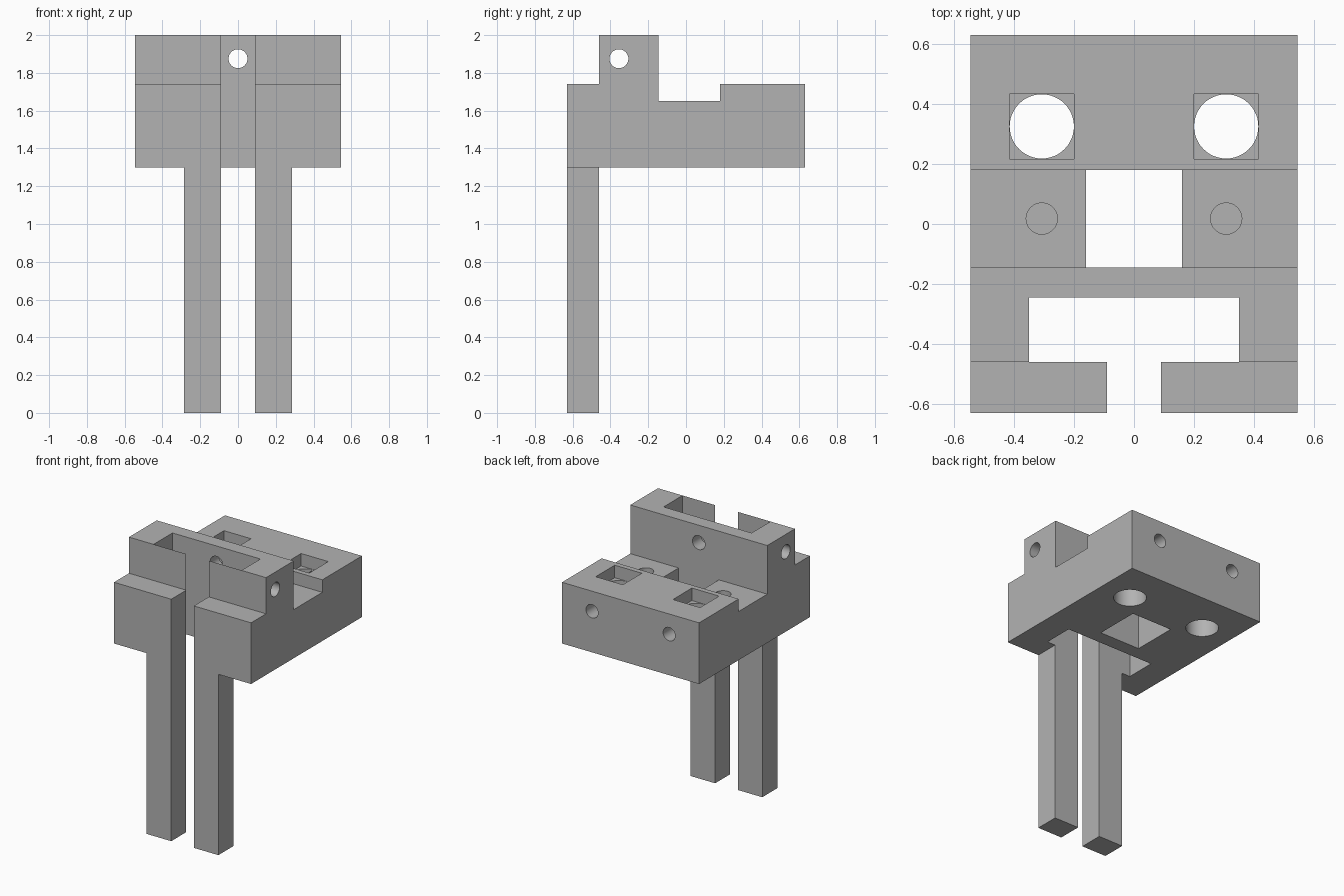
import bpy, bmesh
from math import radians
from mathutils import Matrix, Vector

if "Cube" in bpy.data.objects:
    bpy.data.objects.remove(bpy.data.objects["Cube"], do_unlink=True)

grey = bpy.data.materials.new("plain grey")
grey.use_nodes = True
grey.diffuse_color = (0.45, 0.45, 0.45, 1)
grey.node_tree.nodes["Principled BSDF"].inputs["Base Color"].default_value = grey.diffuse_color

HALF_WIDTH = 0.545
BASE, DECK, CHANNEL, TOP = 1.3, 1.74, 1.65, 2.0
FRONT, FLANGE, RIDGE, STEP, BACK = -0.63, -0.46, -0.145, 0.18, 0.63


def add_object(name, bm):
    bmesh.ops.recalc_face_normals(bm, faces=bm.faces)
    mesh = bpy.data.meshes.new(name)
    bm.to_mesh(mesh)
    bm.free()
    mesh.materials.append(grey)
    obj = bpy.data.objects.new(name, mesh)
    bpy.context.collection.objects.link(obj)
    return obj


cutters = []


def cut_box(name, x, y, z):
    bm = bmesh.new()
    spans = (x, y, z)
    size = [b - a for a, b in spans]
    middle = [(a + b) / 2 for a, b in spans]
    bmesh.ops.create_cube(bm, size=1, matrix=Matrix.Translation(middle) @ Matrix.Diagonal((*size, 1)))
    cutters.append(add_object(name, bm))


def cut_round(name, start, end, radius):
    start, end = Vector(start), Vector(end)
    axis = end - start
    turn = axis.to_track_quat("Z", "Y").to_matrix().to_4x4()
    bm = bmesh.new()
    bmesh.ops.create_cone(bm, cap_ends=True, segments=48, radius1=radius, radius2=radius,
                          depth=axis.length, matrix=Matrix.Translation((start + end) / 2) @ turn)
    cutters.append(add_object(name, bm))


# Side profile of legs, flange, ridge, channel and rear block, extruded across the width
profile = [(FRONT, 0), (FLANGE, 0), (FLANGE, BASE), (BACK, BASE), (BACK, DECK), (STEP, DECK),
           (STEP, CHANNEL), (RIDGE, CHANNEL), (RIDGE, TOP), (FLANGE, TOP), (FLANGE, DECK), (FRONT, DECK)]
bm = bmesh.new()
face = bm.faces.new([bm.verts.new((-HALF_WIDTH, y, z)) for y, z in profile])
grown = bmesh.ops.extrude_face_region(bm, geom=[face])["geom"]
bmesh.ops.translate(bm, vec=(2 * HALF_WIDTH, 0, 0),
                    verts=[v for v in grown if isinstance(v, bmesh.types.BMVert)])
bracket = add_object("bracket_with_legs", bm)

# Central openings
cut_box("leg_gap", (-0.09, 0.09), (-0.8, -0.4), (-0.2, 2.2))
cut_box("ridge_slot", (-0.35, 0.35), (FLANGE, -0.245), (1, 2.2))
cut_box("channel_window", (-0.16, 0.16), (RIDGE, STEP), (1, 1.9))

# Bolt holes through the ridge
cut_round("ridge_cross_hole", (-1, -0.355, 1.875), (1, -0.355, 1.875), 0.05)
cut_round("ridge_front_hole", (0, -0.4, 1.875), (0, 0, 1.875), 0.05)

# Features repeated on both sides
for side, s in (("left", 1), ("right", -1)):
    x = s * 0.307
    cut_box("leg_trim_" + side, sorted((s * 0.285, s * 0.8)), (-0.8, -0.4), (-0.2, BASE))
    cut_box("square_pocket_" + side, (x - 0.108, x + 0.108), (0.217, 0.433), (CHANNEL, 1.9))
    cut_round("rod_hole_" + side, (x, 0.325, 1.1), (x, 0.325, 1.7), 0.107)
    cut_round("rear_screw_hole_" + side, (x, 0.325, 1.595), (x, 0.8, 1.595), 0.048)
    cut_round("channel_screw_hole_" + side, (x, 0.018, 1.45), (x, 0.018, 1.8), 0.052)

# Apply all cuts, then drop the cutters
for cutter in cutters:
    mod = bracket.modifiers.new(cutter.name, "BOOLEAN")
    mod.operation = "DIFFERENCE"
    mod.solver = "EXACT"
    mod.object = cutter
    cutter.hide_render = True
bpy.context.view_layer.update()
graph = bpy.context.evaluated_depsgraph_get()
result = bpy.data.meshes.new_from_object(bracket.evaluated_get(graph))
bracket.modifiers.clear()
bracket.data = result
for cutter in cutters:
    bpy.data.objects.remove(cutter, do_unlink=True)

# Smooth bores with crisp edges
bpy.ops.object.select_all(action="DESELECT")
bracket.select_set(True)
bpy.context.view_layer.objects.active = bracket
bpy.ops.object.shade_smooth_by_angle(angle=radians(30))
